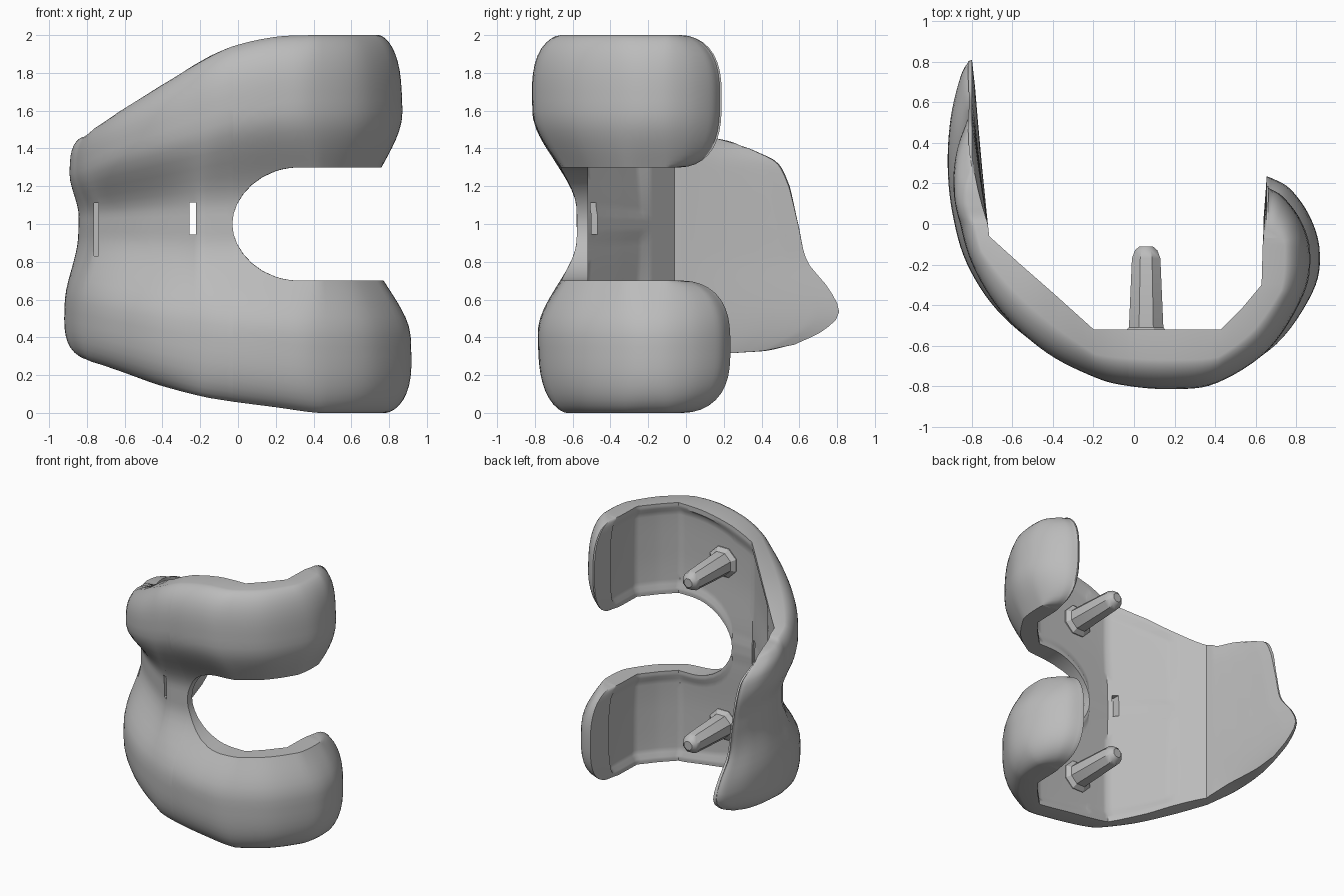
import bpy, bmesh, math
from mathutils import Vector

cube = bpy.data.objects.get("Cube")
if cube:
    bpy.data.objects.remove(cube)

metal = bpy.data.materials.new("brushed grey metal")
metal.use_nodes = True
metal.diffuse_color = (0.5, 0.5, 0.5, 1)
metal.node_tree.nodes["Principled BSDF"].inputs["Base Color"].default_value = (0.5, 0.5, 0.5, 1)

# Stations along the curved shell: outer x, y, inner x, y, low edge, high edge, groove thickness
STATIONS = [
    (-.82, .83, -.80, .81, .36, 1.40, .6),
    (-.86, .76, -.785, .68, .33, 1.43, .6),
    (-.91, .55, -.77, .50, .32, 1.45, .6),
    (-.925, .30, -.75, .28, .31, 1.46, .6),
    (-.90, .05, -.73, .08, .29, 1.47, .5),
    (-.83, -.2, -.715, -.06, .27, 1.51, .4),
    (-.68, -.44, -.56, -.2, .22, 1.61, .35),
    (-.45, -.64, -.4, -.34, .15, 1.73, .3),
    (-.2, -.76, -.2, -.52, .09, 1.86, .25),
    (-.03, -.8, -.03, -.52, .06, 1.94, .22),
    (.2, -.815, .2, -.52, .03, 1.99, .2),
    (.43, -.785, .43, -.52, 0, 2, .2),
    (.7, -.62, .53, -.42, 0, 2, .2),
    (.88, -.35, .63, -.3, 0, 2, .2),
    (.915, -.15, .635, -.12, 0, 2, .2),
    (.87, .03, .64, .03, 0, 2, .2),
    (.77, .18, .65, .16, 0, 2, .2),
    (.67, .24, .655, .235, 0, 2, .2),
]
NOTCH_START = 9
SUB, ROWS = 6, 20
# Flange tip outline: height, reach
TIP = [(.3, .45), (.37, .6), (.43, .73), (.52, .82), (.65, .77), (.8, .65),
       (1, .6), (1.2, .55), (1.33, .48), (1.42, .3), (1.6, .2)]


def smooth(p, q, r, s, t):
    return .5 * (2 * q + (r - p) * t + (2 * p - 5 * q + 4 * r - s) * t * t
                 + (3 * q - p - 3 * r + s) * t ** 3)


def neighbours(items, i):
    return [items[min(max(k, 0), len(items) - 1)] for k in range(i - 1, i + 3)]


def tip_reach(z):
    for i, ((za, _), (zb, _)) in enumerate(zip(TIP, TIP[1:])):
        if z <= zb:
            return smooth(*(r for _, r in neighbours(TIP, i)), max(0, (z - za) / (zb - za)))
    return TIP[-1][1]


def sample_stations():
    out = []
    for i in range(len(STATIONS) - 1):
        near = neighbours(STATIONS, i)
        for j in range(SUB):
            # finer steps where the notch opens
            t = (j / SUB) ** 2 if i == NOTCH_START else j / SUB
            row = [smooth(*(n[c] for n in near), t) for c in range(7)]
            for c in (2, 3):  # flat inner facets
                row[c] = near[1][c] + (near[2][c] - near[1][c]) * t
            row[4], row[5] = max(0, row[4]), min(2, row[5])
            out.append(row)
    return out + [list(STATIONS[-1])]


def notch_half(index, x):
    if index <= NOTCH_START * SUB:
        return 0
    if x > .33:
        return .3
    return .3 * math.sqrt(max(0, 1 - ((.33 - x) / .36) ** 2))


def thickness(z, edge, groove):
    """Rounded at the free edge, full along the runner, thin in the groove."""
    span = abs(edge - 1)
    e = min(1, abs(z - edge) / (.35 * span))
    t = min(1, max(0, (abs(z - 1) / span - .08) / .52))
    rim = .5 + .5 * (1 - (1 - e) ** 3) ** .6
    return rim * (groove + (1 - groove) * t * t * (3 - 2 * t))


def section(index, row, side):
    """Closed ring: outer face from free edge to middle, then inner face back."""
    ox, oy, ix, iy, lo, hi, groove = row
    notch = notch_half(index, ox)
    edge, mid = (hi, 1 + notch) if side > 0 else (lo, 1 - notch)
    pocketed = 6 * SUB < index < 15 * SUB
    ring = []
    us = [(1 - math.cos(math.pi * k / ROWS)) / 2 for k in range(ROWS + 1)]
    for outer in (True, False):
        for u in (us if outer else us[::-1]):
            z = edge + (mid - edge) * u
            px, py = ox * (.975 - .04 * (z - 1)), oy * (.98 + .03 * (z - 1))
            if ox < -.7:
                px = min(px, ix - .02)
            elif ox > .6:
                px = max(px, ix + .01)
            f = thickness(z, edge, groove)
            if not outer:
                f *= .1 if pocketed and .08 < u < .92 else 0
            x, y = ix + (px - ix) * f, iy + (py - iy) * f
            if x < 0 and y > 0:
                y *= tip_reach(z) / .82
            if x > .5 and y > -.1:
                rounding = .25 + .75 * math.sqrt(1 - abs(2 * u - 1) ** 3)
                y = -.1 + (y + .1) * rounding * (.85 if side > 0 else 1)
            ring.append((x, y, z))
    return ring


def finish(name, bm):
    bmesh.ops.recalc_face_normals(bm, faces=bm.faces)
    mesh = bpy.data.meshes.new(name)
    bm.to_mesh(mesh)
    bm.free()
    obj = bpy.data.objects.new(name, mesh)
    bpy.context.collection.objects.link(obj)
    mesh.materials.append(metal)
    return obj


def shade(obj, angle):
    bpy.ops.object.select_all(action='DESELECT')
    obj.select_set(True)
    bpy.context.view_layer.objects.active = obj
    bpy.ops.object.shade_smooth_by_angle(angle=math.radians(angle))


# Curved shell: flange, groove and two rounded runners
bm = bmesh.new()
rows = sample_stations()
for side in (-1, 1):
    rings = [[bm.verts.new(p) for p in section(i, r, side)] for i, r in enumerate(rows)]
    count = len(rings[0])
    for i, (a, b) in enumerate(zip(rings, rings[1:])):
        for k in range(count):
            if k == ROWS and i < NOTCH_START * SUB:
                continue  # the halves join along the groove
            n = (k + 1) % count
            bm.faces.new((a[k], a[n], b[n], b[k]))
    for ring in (rings[0], rings[-1]):
        for k in range(ROWS):
            bm.faces.new((ring[k], ring[k + 1], ring[-2 - k], ring[-1 - k]))
bmesh.ops.remove_doubles(bm, verts=bm.verts, dist=.0005)
shell = finish("curved_shell", bm)


# Two small slots through the groove
def slot(name, centre, size):
    b = bmesh.new()
    bmesh.ops.create_cube(b, size=1)
    for v in b.verts:
        v.co = Vector([c + s * p for c, s, p in zip(centre, size, v.co)])
    cutter = finish(name, b)
    cutter.hide_render = True
    mod = shell.modifiers.new(name, 'BOOLEAN')
    mod.operation, mod.solver, mod.object = 'DIFFERENCE', 'EXACT', cutter
    return cutter


cutters = [slot("inner_slot_cutter", (-.24, -.55, 1.03), (.035, .4, .17)),
           slot("outer_slot_cutter", (-.75, -.15, .97), (.025, .3, .28))]
bpy.context.view_layer.update()
bpy.context.view_layer.objects.active = shell
for mod in list(shell.modifiers):
    bpy.ops.object.modifier_apply(modifier=mod.name)
for cutter in cutters:
    bpy.data.objects.remove(cutter)
shade(shell, 40)


# Fixing pegs with a collar at the root
def peg(name, z):
    b = bmesh.new()
    profile = [(-.62, .12), (-.54, .12), (-.51, .092), (-.17, .076), (-.13, .06), (-.11, .035)]
    rings = []
    for y, r in profile:
        rings.append([b.verts.new((.06 + r * math.cos(a), y, z + r * math.sin(a)))
                      for a in (math.tau * (k + .5) / 8 for k in range(8))])
    for lower, upper in zip(rings, rings[1:]):
        for k in range(8):
            n = (k + 1) % 8
            b.faces.new((lower[k], lower[n], upper[n], upper[k]))
    b.faces.new(rings[0])
    b.faces.new(rings[-1])
    shade(finish(name, b), 30)


peg("lower_peg", .37)
peg("upper_peg", 1.63)
